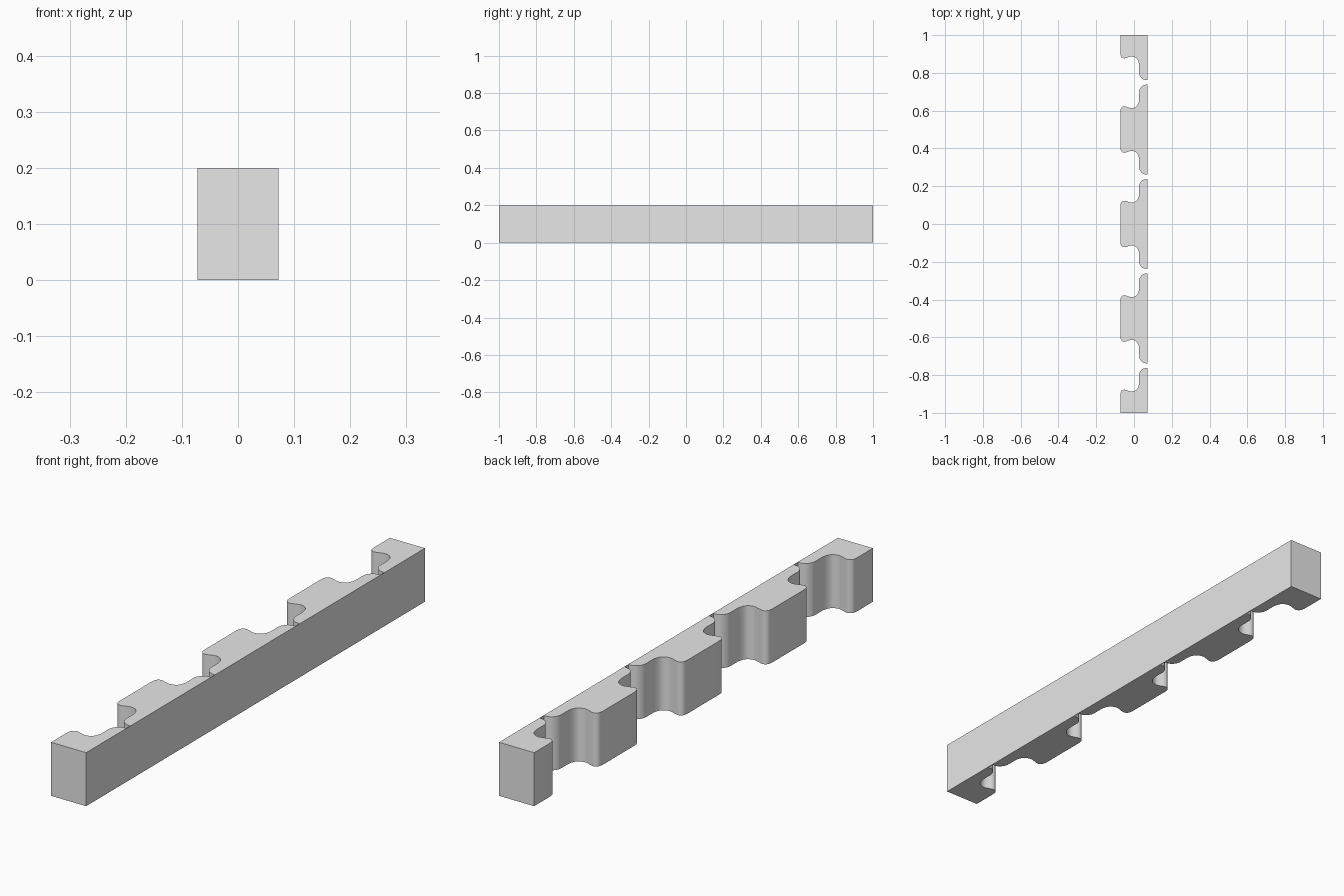
import bpy, bmesh
from mathutils import Vector

cube = bpy.data.objects.get("Cube")
if cube:
    bpy.data.objects.remove(cube, do_unlink=True)

HALF_W, HALF_L, HEIGHT = 0.0725, 1.0, 0.2
STEPS = 4

# Half of one notch: x position, distance from the notch centre line
HALF_NOTCH = [Vector(p) for p in (
    (-0.0725, 0.155), (-0.069, 0.138), (-0.058, 0.128), (-0.045, 0.128),
    (-0.03, 0.133), (-0.013, 0.137), (0.005, 0.133), (0.018, 0.122),
    (0.026, 0.1), (0.027, 0.075), (0.027, 0.05), (0.031, 0.035),
    (0.042, 0.02), (0.056, 0.0135), (0.0705, 0.012))]


def smooth_path(pts):
    """Catmull-Rom curve through the points."""
    ext = [pts[0]] + pts + [pts[-1]]
    out = []
    for a, b, c, d in zip(ext, ext[1:], ext[2:], ext[3:]):
        for i in range(STEPS):
            t = i / STEPS
            out.append(0.5 * (2 * b + (c - a) * t + (2 * a - 5 * b + 4 * c - d) * t ** 2
                              + (3 * b - a - 3 * c + d) * t ** 3))
    return out + [pts[-1]]


# Outline: flat back, square ends, four notches along the scalloped side
curve = smooth_path(HALF_NOTCH)
outline = [(HALF_W, -HALF_L), (HALF_W, HALF_L), (-HALF_W, HALF_L)]
for centre in (0.75, 0.25, -0.25, -0.75):
    outline += [(p.x, centre + p.y) for p in curve]
    outline += [(p.x, centre - p.y) for p in reversed(curve)]
outline.append((-HALF_W, -HALF_L))

# Extrude the outline into the strip
bm = bmesh.new()
base = bm.faces.new([bm.verts.new((x, y, 0)) for x, y in outline])
top = bmesh.ops.extrude_face_region(bm, geom=[base], use_keep_orig=True)
bmesh.ops.translate(bm, vec=(0, 0, HEIGHT),
                    verts=[v for v in top["geom"] if isinstance(v, bmesh.types.BMVert)])
bmesh.ops.recalc_face_normals(bm, faces=bm.faces)
mesh = bpy.data.meshes.new("notched_strip")
bm.to_mesh(mesh)
bm.free()
strip = bpy.data.objects.new("notched_strip", mesh)
bpy.context.collection.objects.link(strip)

# Plain grey
grey = bpy.data.materials.new("light_grey")
grey.use_nodes = True
colour = (0.8, 0.8, 0.8, 1)
grey.diffuse_color = colour
grey.node_tree.nodes["Principled BSDF"].inputs["Base Color"].default_value = colour
mesh.materials.append(grey)

# Smooth curves, sharp corners
bpy.ops.object.select_all(action='DESELECT')
strip.select_set(True)
bpy.context.view_layer.objects.active = strip
bpy.ops.object.shade_smooth_by_angle()
